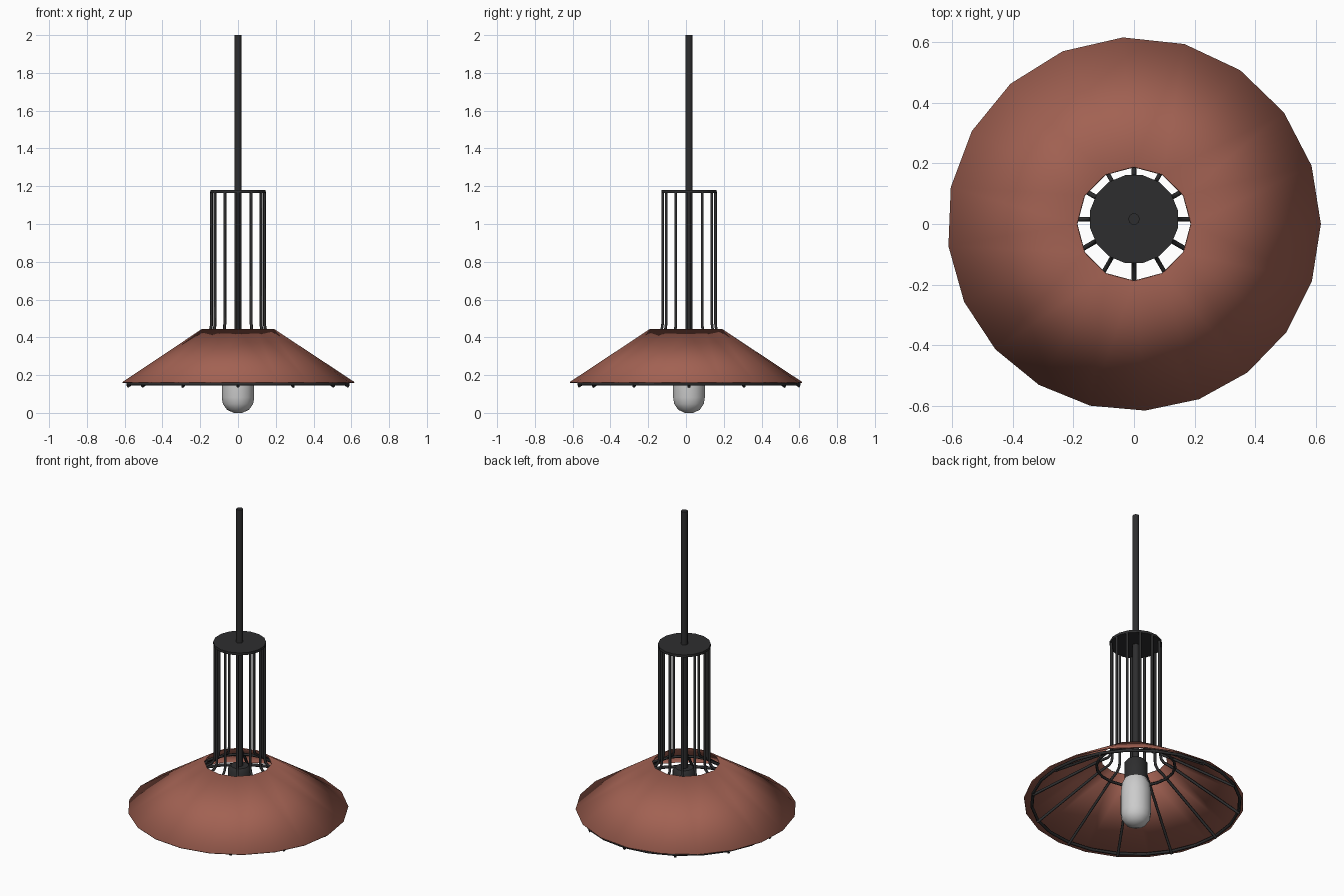
import bpy, bmesh
from math import sin, cos, pi, radians

if "Cube" in bpy.data.objects:
    bpy.data.objects.remove(bpy.data.objects["Cube"])

OY = 0.016  # frame and stem sit slightly behind the shade centre


def material(name, rgb):
    m = bpy.data.materials.new(name)
    m.diffuse_color = (*rgb, 1)
    m.use_nodes = True
    m.node_tree.nodes["Principled BSDF"].inputs["Base Color"].default_value = m.diffuse_color
    return m


BLACK = material("black_metal", (0.027, 0.027, 0.028))
RUST = material("rust_red", (0.36, 0.12, 0.085))


def finish(ob, name, mat=None, angle=40):
    ob.name = name
    if mat:
        ob.data.materials.append(mat)
    bpy.ops.object.select_all(action='DESELECT')
    ob.select_set(True)
    bpy.context.view_layer.objects.active = ob
    bpy.ops.object.shade_smooth_by_angle(angle=radians(angle))
    return ob


def from_bmesh(bm, name, mat=None, angle=40):
    bmesh.ops.recalc_face_normals(bm, faces=bm.faces)
    me = bpy.data.meshes.new(name)
    bm.to_mesh(me)
    bm.free()
    ob = bpy.data.objects.new(name, me)
    bpy.context.collection.objects.link(ob)
    return finish(ob, name, mat, angle)


def lathe(name, profile, n, mat=None, turn=0.0, angle=40):
    """Closed turned solid from (radius, z) points."""
    bm = bmesh.new()
    rings = [[bm.verts.new((r * cos(turn + 2 * pi * i / n), OY + r * sin(turn + 2 * pi * i / n), z))
              for i in range(n)] for r, z in profile]
    for a, b in zip(rings, rings[1:]):
        for i in range(n):
            j = (i + 1) % n
            bm.faces.new((a[i], a[j], b[j], b[i]))
    bm.faces.new(rings[0])
    bm.faces.new(rings[-1])
    return from_bmesh(bm, name, mat, angle)


def ring(name, radius, z, thick, n):
    bpy.ops.mesh.primitive_torus_add(location=(0, OY, z), major_radius=radius, minor_radius=thick,
                                     major_segments=n, minor_segments=6)
    return finish(bpy.context.object, name, BLACK, 70)


# Conical shade: 12-sided hole stitched to a 20-sided rim
bm = bmesh.new()
top_a = [2 * pi * i / 12 for i in range(13)]
rim_a = [2 * pi * i / 20 for i in range(21)]
rim_a = [t + radians(3.4) * (1 - cos(t)) for t in rim_a]
top = [bm.verts.new((0.19 * cos(t), 0.19 * sin(t), 0.445)) for t in top_a[:-1]]
rim = [bm.verts.new((0.617 * cos(t), 0.617 * sin(t), 0.163)) for t in rim_a[:-1]]
i = j = 0
while i < 12 or j < 20:
    a, b = top[i % 12], rim[j % 20]
    if i == 12 or (j < 20 and rim_a[j + 1] + rim_a[j] <= top_a[i + 1] + top_a[i]):
        j += 1
        bm.faces.new((a, b, rim[j % 20]))
    else:
        i += 1
        bm.faces.new((a, b, top[i % 12]))
bmesh.ops.recalc_face_normals(bm, faces=bm.faces)
if sum(f.normal.z for f in bm.faces) < 0:
    bmesh.ops.reverse_faces(bm, faces=bm.faces)
me = bpy.data.meshes.new("shade")
bm.to_mesh(me)
bm.free()
shade = bpy.data.objects.new("shade", me)
bpy.context.collection.objects.link(shade)
finish(shade, "shade", RUST)
solid = shade.modifiers.new("thickness", 'SOLIDIFY')
solid.thickness = 0.006
solid.offset = -1

# Twelve frame wires: straight cage above, flaring under the shade
path = [(0.14, 1.172), (0.14, 0.47), (0.144, 0.445), (0.158, 0.425), (0.185, 0.41),
        (0.22, 0.39), (0.587, 0.139)]
cu = bpy.data.curves.new("frame_wires", 'CURVE')
cu.dimensions = '3D'
cu.bevel_depth = 0.008
cu.bevel_resolution = 1
cu.use_fill_caps = True
for k in range(12):
    t = 2 * pi * k / 12
    sp = cu.splines.new('POLY')
    sp.points.add(len(path) - 1)
    for p, (r, z) in zip(sp.points, path):
        p.co = (r * cos(t), OY + r * sin(t), z, 1)
wires = bpy.data.objects.new("frame_wires", cu)
bpy.context.collection.objects.link(wires)
bpy.ops.object.select_all(action='DESELECT')
wires.select_set(True)
bpy.context.view_layer.objects.active = wires
bpy.ops.object.convert(target='MESH')
finish(bpy.context.object, "frame_wires", BLACK, 70)

# Hoops carrying the wires
ring("lower_hoop", 0.583, 0.153, 0.009, 24)
ring("upper_hoop", 0.22, 0.385, 0.008, 20)

# Cap plate, stem, lamp holder and bulb
lathe("cap_plate", [(0.148, 1.165), (0.148, 1.18)], 16, BLACK, pi / 16)
lathe("stem", [(0.019, 0.40), (0.019, 2.0)], 10, BLACK)
lathe("lamp_holder", [(0.066, 0.29), (0.066, 0.40), (0.05, 0.42)], 14, BLACK)
lathe("bulb", [(0.022, 0.003), (0.058, 0.019), (0.08, 0.05), (0.086, 0.085), (0.086, 0.21),
               (0.08, 0.265), (0.06, 0.31)], 14, None, angle=60)
bpy.data.objects["bulb"].location.z = -0.003
